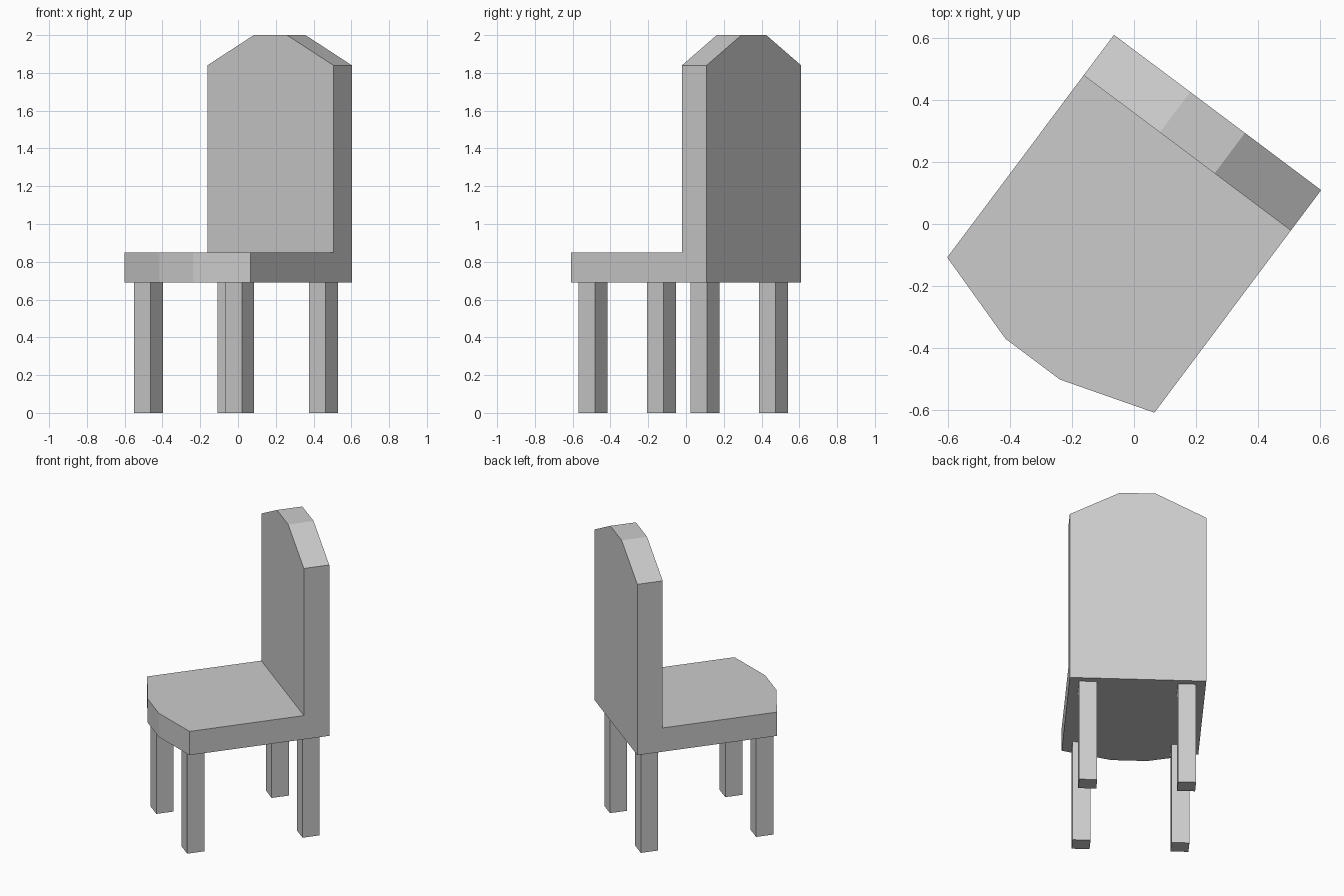
import bpy, bmesh
from math import radians
from mathutils import Matrix, Vector

if "Cube" in bpy.data.objects:
    bpy.data.objects.remove(bpy.data.objects["Cube"])

TURN = Matrix.Rotation(radians(-36.85), 4, 'Z')  # the whole chair is turned on the floor
HALF_W = 0.417
BACK_Y, BACK_FRONT_Y = 0.449, 0.286
SEAT_Z0, SEAT_Z1 = 0.69, 0.85


def prism(name, outline, extrude):
    """Extrude a planar outline into a closed flat-shaded solid."""
    bm = bmesh.new()
    face = bm.faces.new([bm.verts.new(p) for p in outline])
    top = bmesh.ops.extrude_face_region(bm, geom=[face], use_keep_orig=True)["geom"]
    moved = [g for g in top if isinstance(g, bmesh.types.BMVert)]
    bmesh.ops.translate(bm, verts=moved, vec=Vector(extrude))
    bmesh.ops.recalc_face_normals(bm, faces=bm.faces)
    mesh = bpy.data.meshes.new(name)
    bm.to_mesh(mesh)
    bm.free()
    obj = bpy.data.objects.new(name, mesh)
    obj.matrix_world = TURN
    bpy.context.collection.objects.link(obj)
    return obj


# Seat with a faceted, bowed front edge
seat = [(-HALF_W, BACK_FRONT_Y), (-HALF_W, -0.447), (-0.11, -0.544),
        (0.11, -0.544), (HALF_W, -0.447), (HALF_W, BACK_FRONT_Y)]
prism("seat", [(x, y, SEAT_Z0) for x, y in seat], (0, 0, SEAT_Z1 - SEAT_Z0))

# Backrest with a faceted, crowned top
back = [(-HALF_W, SEAT_Z0), (HALF_W, SEAT_Z0), (HALF_W, 1.84),
        (0.11, 2.0), (-0.11, 2.0), (-HALF_W, 1.84)]
prism("backrest", [(x, BACK_FRONT_Y, z) for x, z in back],
      (0, BACK_Y - BACK_FRONT_Y, 0))

# Four square legs
R = 0.055
for end, cy in (("front", -0.388), ("back", 0.352)):
    for side, cx in (("left", -0.302), ("right", 0.302)):
        square = [(cx - R, cy - R, 0), (cx + R, cy - R, 0),
                  (cx + R, cy + R, 0), (cx - R, cy + R, 0)]
        prism(f"{end}_{side}_leg", square, (0, 0, SEAT_Z0))
